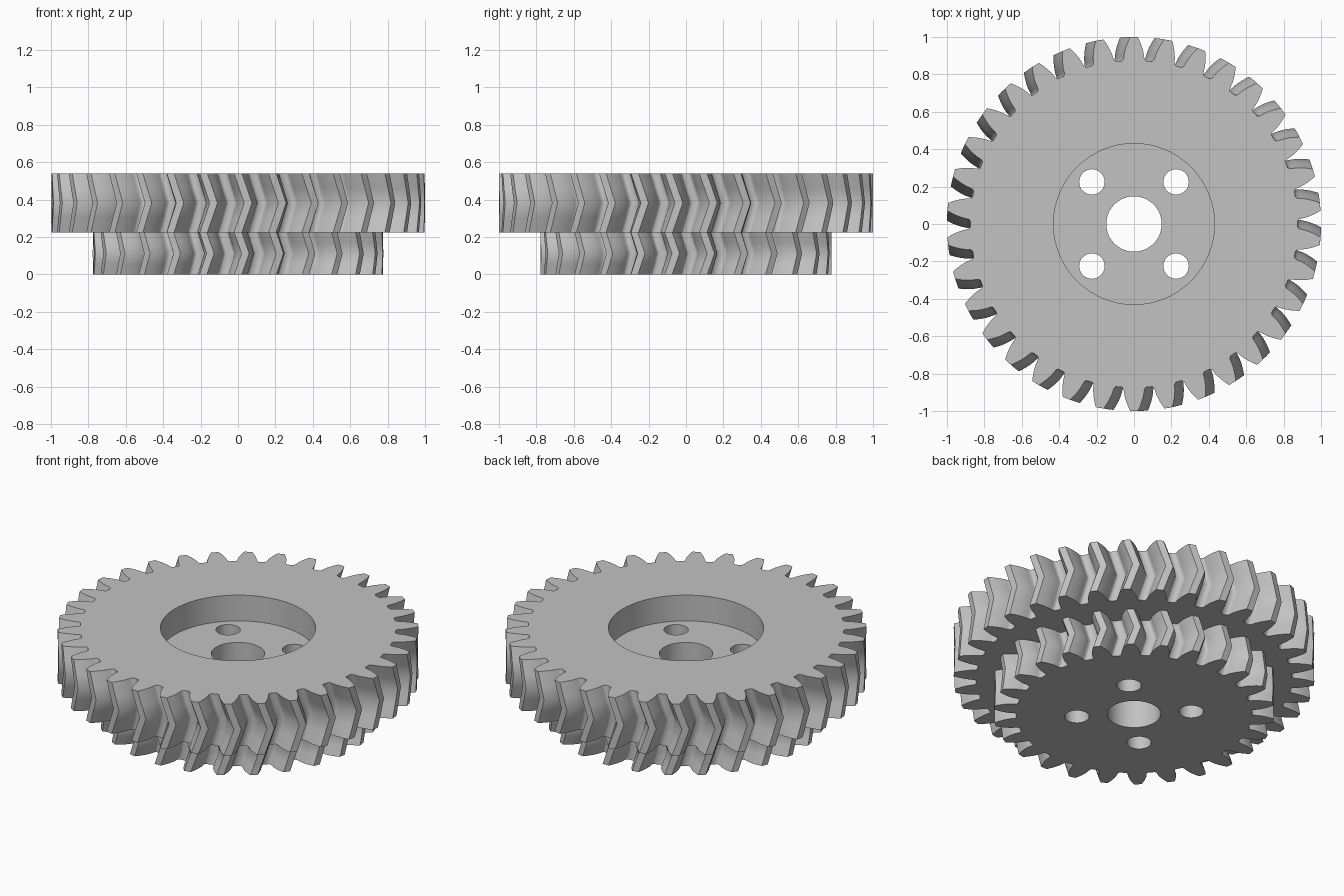
import bpy, bmesh
from math import pi, cos, sin, tan, acos, radians

cube = bpy.data.objects.get("Cube")
if cube:
    bpy.data.objects.remove(cube, do_unlink=True)

MODULE = 2 / 36          # tooth size shared by both gears
PRESSURE = radians(20)   # pressure angle of the involute flanks
HELIX = 0.325            # sideways run of a tooth per unit of height
LOWER_TOP, UPPER_TOP = 0.225, 0.54
RECESS_FLOOR = (LOWER_TOP + UPPER_TOP) / 2

steel = bpy.data.materials.new("grey_metal")
steel.use_nodes = True
steel.diffuse_color = (0.54, 0.54, 0.54, 1)
steel.node_tree.nodes["Principled BSDF"].inputs["Base Color"].default_value = (0.54, 0.54, 0.54, 1)


def link(bm, name):
    mesh = bpy.data.meshes.new(name)
    bmesh.ops.recalc_face_normals(bm, faces=bm.faces)
    bm.to_mesh(mesh)
    bm.free()
    mesh.materials.append(steel)
    obj = bpy.data.objects.new(name, mesh)
    bpy.context.collection.objects.link(obj)
    return obj


def half_tooth(teeth):
    """Root to tip points of one flank as (radius, half angle)."""
    pitch = teeth * MODULE / 2
    base = pitch * cos(PRESSURE)
    root, tip = pitch - 1.25 * MODULE, pitch + MODULE
    base_angle = pi / (2 * teeth) + tan(PRESSURE) - PRESSURE
    points = [(root, base_angle + 0.2 * MODULE / root),
              (root + 0.15 * MODULE, base_angle + 0.04 * MODULE / root)]
    start = max(base, root + 0.4 * MODULE)
    for k in range(7):
        r = start + (tip - start) * k / 6
        roll = acos(base / r)
        points.append((r, base_angle - (tan(roll) - roll)))
    return points


def gear(name, teeth, z0, z1):
    """Double helical gear: one toothed outline lofted through turned levels."""
    half = half_tooth(teeth)
    outline = []
    for i in range(teeth):
        centre = pi / 2 + 2 * pi * i / teeth
        outline += [(r, centre - a) for r, a in half]
        outline += [(r, centre + a) for r, a in reversed(half)]
    bm = bmesh.new()
    rings = []
    steps = 4
    for k in range(steps + 1):
        t = k / steps
        turn = HELIX * (z1 - z0) / 2 * (1 - abs(2 * t - 1)) / (teeth * MODULE / 2)
        z = z0 + (z1 - z0) * t
        rings.append([bm.verts.new((r * cos(a + turn), r * sin(a + turn), z)) for r, a in outline])
    n = len(outline)
    for low, high in zip(rings, rings[1:]):
        for i in range(n):
            j = (i + 1) % n
            bm.faces.new((low[i], low[j], high[j], high[i]))
    bm.faces.new(rings[0][::-1])
    bm.faces.new(rings[-1])
    return link(bm, name)


def cutter(name, x, y, radius, z0, z1, sides):
    bm = bmesh.new()
    bmesh.ops.create_cone(bm, cap_ends=True, segments=sides, radius1=radius, radius2=radius, depth=z1 - z0)
    bmesh.ops.translate(bm, verts=bm.verts, vec=(x, y, (z0 + z1) / 2))
    obj = link(bm, name)
    obj.hide_render = True
    return obj


# Two stacked gears
lower_gear = gear("lower_gear", 26, 0, LOWER_TOP)
upper_gear = gear("upper_gear", 34, LOWER_TOP, UPPER_TOP)

# Centre bore, four bolt holes and the round recess in the top
through = [cutter("bore_cutter", 0, 0, 0.148, -0.2, 0.8, 64)]
for sx in (-1, 1):
    for sy in (-1, 1):
        through.append(cutter("bolt_hole_cutter", sx * 0.225, sy * 0.225, 0.068, -0.2, 0.8, 40))
recess = cutter("recess_cutter", 0, 0, 0.43, RECESS_FLOOR, 0.8, 96)

for obj, tools in ((lower_gear, through), (upper_gear, [recess] + through)):
    bpy.ops.object.select_all(action='DESELECT')
    bpy.context.view_layer.objects.active = obj
    obj.select_set(True)
    for tool in tools:
        mod = obj.modifiers.new("cut", 'BOOLEAN')
        mod.operation = 'DIFFERENCE'
        mod.solver = 'EXACT'
        mod.object = tool
        bpy.ops.object.modifier_apply(modifier=mod.name)
    bpy.ops.object.shade_smooth_by_angle(angle=radians(45))

for tool in through + [recess]:
    bpy.data.objects.remove(tool, do_unlink=True)
